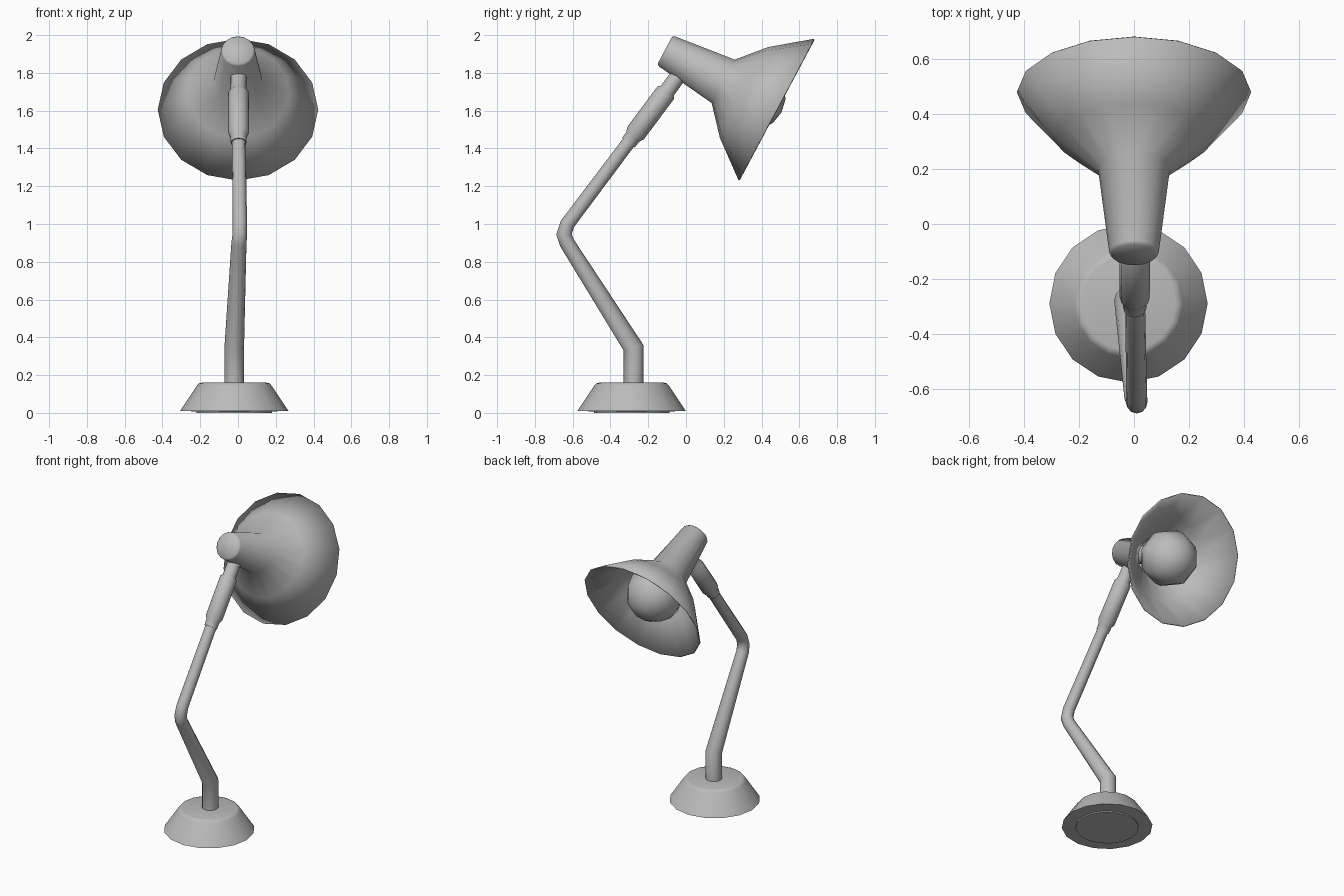
import bpy, bmesh
from math import radians, cos, sin, pi
from mathutils import Vector, Matrix

cube = bpy.data.objects.get("Cube")
if cube:
    bpy.data.objects.remove(cube, do_unlink=True)

# One plain grey paint for the whole lamp
grey = bpy.data.materials.new("grey_paint")
grey.use_nodes = True
grey.diffuse_color = (0.5, 0.5, 0.5, 1)
grey.node_tree.nodes["Principled BSDF"].inputs["Base Color"].default_value = (0.5, 0.5, 0.5, 1)


def finish(name, bm, angle=60):
    bmesh.ops.recalc_face_normals(bm, faces=bm.faces)
    mesh = bpy.data.meshes.new(name)
    bm.to_mesh(mesh)
    bm.free()
    mesh.materials.append(grey)
    obj = bpy.data.objects.new(name, mesh)
    bpy.context.collection.objects.link(obj)
    bpy.ops.object.select_all(action='DESELECT')
    obj.select_set(True)
    bpy.context.view_layer.objects.active = obj
    bpy.ops.object.shade_smooth_by_angle(angle=radians(angle))
    return obj


def skin(bm, rings, cap_start=True, cap_end=True):
    """Join vertex rings of equal length with quads and optional end caps."""
    n = len(rings[0])
    for a, b in zip(rings, rings[1:]):
        for i in range(n):
            j = (i + 1) % n
            bm.faces.new((a[i], a[j], b[j], b[i]))
    if cap_start:
        bm.faces.new(rings[0][::-1])
    if cap_end:
        bm.faces.new(rings[-1])


def lathe(name, profile, location, tilt=0, sides=16, cap_end=True):
    """Turn (height, radius) pairs about an axis tilted around x."""
    place = Matrix.Translation(location) @ Matrix.Rotation(tilt, 4, 'X')
    bm = bmesh.new()
    rings = [[bm.verts.new(place @ Vector((r * cos(2 * pi * i / sides),
                                           r * sin(2 * pi * i / sides), h)))
              for i in range(sides)] for h, r in profile]
    skin(bm, rings, cap_end=cap_end)
    return finish(name, bm)


def tube(name, path, sides=12):
    """Mitred tube through (x, y, z, radius) points."""
    pts = [Vector(p[:3]) for p in path]
    bm = bmesh.new()
    rings = []
    for k, p in enumerate(pts):
        before = (p - pts[max(k - 1, 0)]).normalized()
        after = (pts[min(k + 1, len(pts) - 1)] - p).normalized()
        tangent = (before + after).normalized()
        miter = 1 / max(tangent.dot(after if after.length else before), 0.5)
        up = tangent.cross(Vector((1, 0, 0))).normalized()
        side = up.cross(tangent)
        r = path[k][3]
        rings.append([bm.verts.new(p + side * r * cos(2 * pi * i / sides)
                                   + up * r * miter * sin(2 * pi * i / sides))
                      for i in range(sides)])
    skin(bm, rings)
    return finish(name, bm)


# Weighted foot
lathe("base", [(0, 0.2), (0.008, 0.2), (0.01, 0.287), (0.145, 0.197),
               (0.156, 0.187), (0.16, 0.172)], (-0.02, -0.288, 0))

# Bent arm, tapering towards the elbow
tube("arm", [(-0.02, -0.278, 0.14, 0.052), (-0.02, -0.278, 0.345, 0.052),
             (0.005, -0.63, 0.9, 0.04), (0.01, -0.646, 0.945, 0.039),
             (0.01, -0.628, 1.0, 0.038), (0.004, -0.29, 1.45, 0.036)])

# Sleeve joining the arm to the shade
lathe("sleeve", [(0, 0.042), (0.04, 0.043), (0.065, 0.055), (0.33, 0.055),
                 (0.345, 0.043), (0.5, 0.042)],
      (0.003, -0.305, 1.43), radians(-36.7), 12)

# Flared shade with a closed neck, open at the rim
shade_tilt = radians(-118.05)
shade_origin = Vector((0, -0.112, 1.92))
shade = lathe("shade", [(0, 0.08), (0.012, 0.09), (0.35, 0.13),
                        (0.475, 0.272), (0.669, 0.425)],
              shade_origin, shade_tilt, cap_end=False)
wall = shade.modifiers.new("wall", 'SOLIDIFY')
wall.thickness = 0.008
wall.offset = -1

# Round bulb
axis = Matrix.Rotation(shade_tilt, 4, 'X')
bm = bmesh.new()
bmesh.ops.create_uvsphere(bm, u_segments=8, v_segments=8, radius=0.185,
                          matrix=Matrix.Translation(shade_origin) @ axis
                          @ Matrix.Translation((0, 0, 0.515)))
finish("bulb", bm)

# Bulb socket inside the neck
lathe("socket", [(0.02, 0.06), (0.38, 0.06)], shade_origin, shade_tilt, 8)
